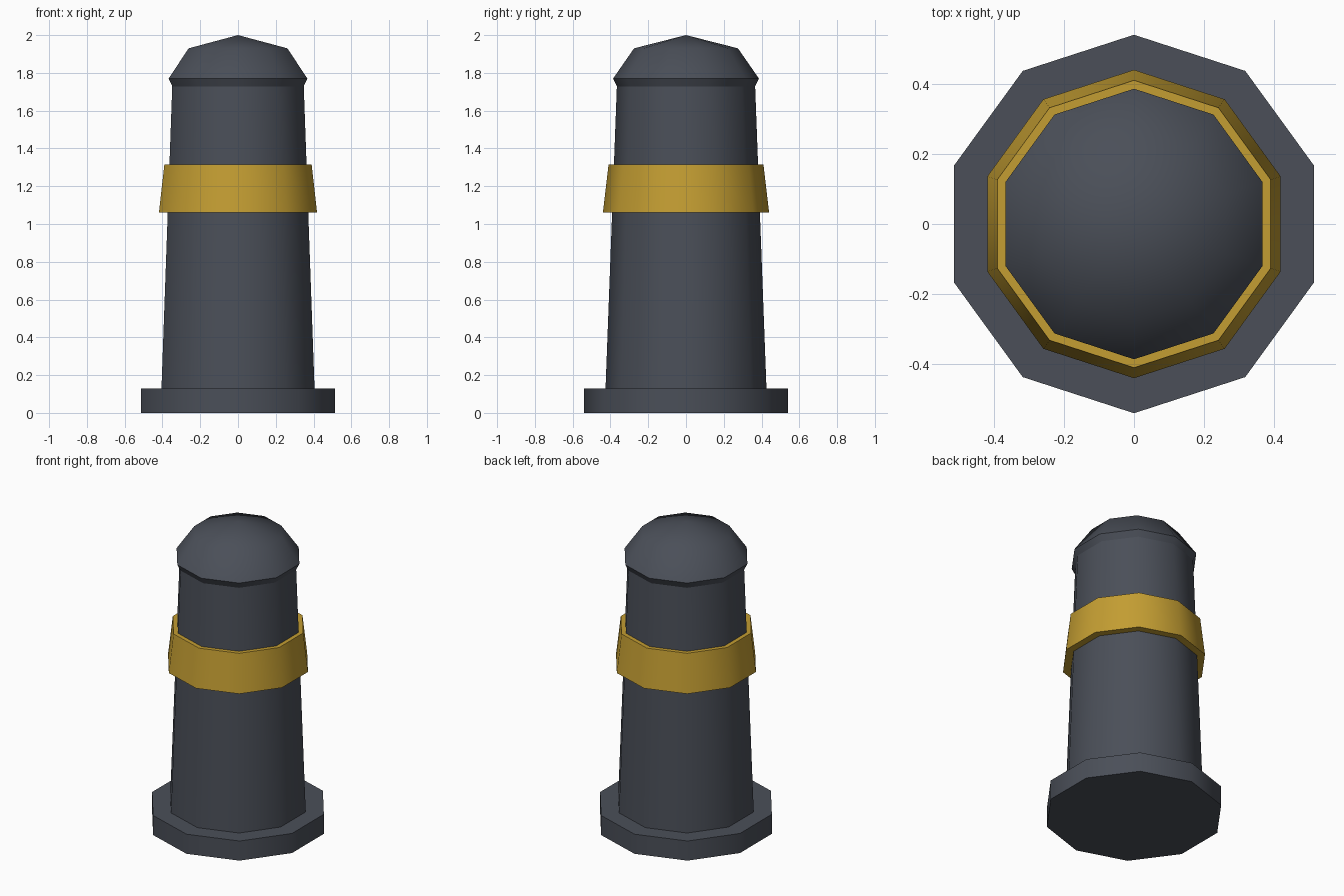
import bpy
import bmesh
from math import sin, cos, tau, radians

SIDES = 10

cube = bpy.data.objects.get("Cube")
if cube:
    bpy.data.objects.remove(cube, do_unlink=True)


def make_material(name, rgb):
    mat = bpy.data.materials.new(name)
    mat.use_nodes = True
    mat.diffuse_color = (*rgb, 1)
    mat.node_tree.nodes["Principled BSDF"].inputs["Base Color"].default_value = (*rgb, 1)
    return mat


def lathe(name, profile, mat, apex=None):
    """Ten-sided solid from (radius, height) pairs, with an optional pointed top."""
    bm = bmesh.new()
    rings = [[bm.verts.new((r * sin(tau * i / SIDES), r * cos(tau * i / SIDES), z))
              for i in range(SIDES)] for r, z in profile]
    for low, high in zip(rings, rings[1:]):
        for i in range(SIDES):
            j = (i + 1) % SIDES
            bm.faces.new((low[i], low[j], high[j], high[i]))
    bm.faces.new(rings[0])
    if apex is None:
        bm.faces.new(rings[-1])
    else:
        tip = bm.verts.new((0, 0, apex))
        for i in range(SIDES):
            bm.faces.new((rings[-1][i], rings[-1][(i + 1) % SIDES], tip))
    bmesh.ops.recalc_face_normals(bm, faces=bm.faces)
    mesh = bpy.data.meshes.new(name)
    bm.to_mesh(mesh)
    bm.free()
    mesh.materials.append(mat)
    obj = bpy.data.objects.new(name, mesh)
    bpy.context.collection.objects.link(obj)
    # Soft sides, crisp rims
    bpy.ops.object.select_all(action="DESELECT")
    obj.select_set(True)
    bpy.context.view_layer.objects.active = obj
    bpy.ops.object.shade_smooth_by_angle(angle=radians(50))
    return obj


iron = make_material("dark iron", (0.069, 0.078, 0.098))
yellow = make_material("warning yellow", (0.55, 0.34, 0.032))

# Foot plate, tapered post, coloured collar and domed cap
lathe("base_plate", [(0.54, 0), (0.54, 0.13)], iron)
lathe("post", [(0.426, 0.13), (0.366, 1.73)], iron)
lathe("band", [(0.44, 1.06), (0.41, 1.315)], yellow)
lathe("cap", [(0.364, 1.725), (0.386, 1.77), (0.275, 1.93)], iron, apex=2.0)
